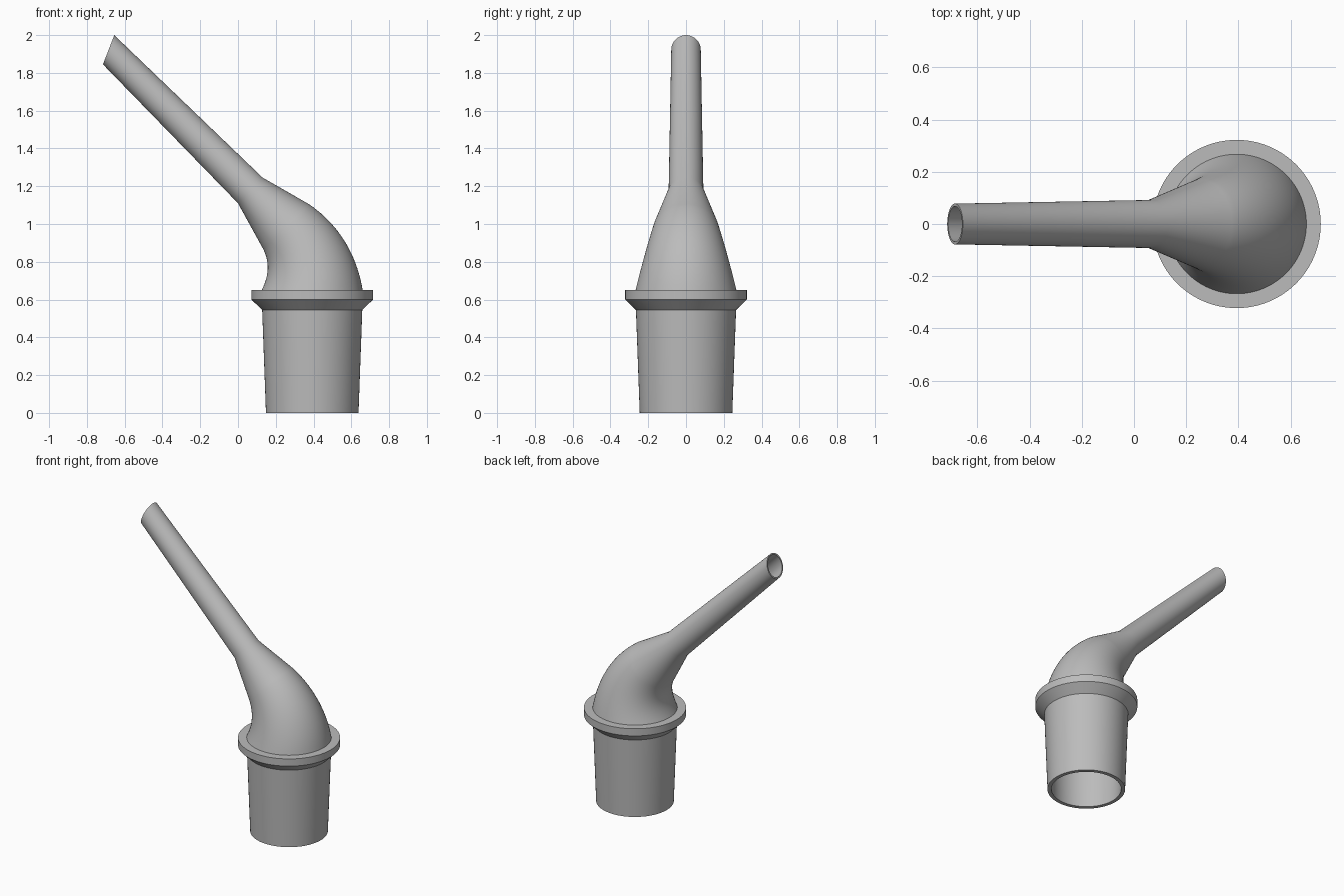
import bpy, bmesh, math
from mathutils import Vector

SIDES = 96
AXIS_X = 0.393

if "Cube" in bpy.data.objects:
    bpy.data.objects.remove(bpy.data.objects["Cube"], do_unlink=True)

grey = bpy.data.materials.new("plain_grey")
grey.use_nodes = True
colour = (0.5, 0.5, 0.5, 1)
grey.diffuse_color = colour
grey.node_tree.nodes["Principled BSDF"].inputs["Base Color"].default_value = colour


def hollow_loft(name, stations):
    """Skin a closed loop of rings: (centre x, z, tilt, in-plane radius, y radius)."""
    bm = bmesh.new()
    rings = []
    for x, z, tilt, r, ry in stations:
        across = Vector((math.cos(tilt), 0, math.sin(tilt)))
        ring = []
        for i in range(SIDES):
            a = math.tau * i / SIDES
            p = Vector((x, 0, z)) + across * r * math.cos(a)
            p.y = ry * math.sin(a)
            ring.append(bm.verts.new(p))
        rings.append(ring)
    for k, ring in enumerate(rings):
        following = rings[(k + 1) % len(rings)]
        for i in range(SIDES):
            j = (i + 1) % SIDES
            bm.faces.new((ring[i], ring[j], following[j], following[i]))
    bmesh.ops.recalc_face_normals(bm, faces=bm.faces)
    mesh = bpy.data.meshes.new(name)
    bm.to_mesh(mesh)
    bm.free()
    mesh.materials.append(grey)
    obj = bpy.data.objects.new(name, mesh)
    bpy.context.collection.objects.link(obj)
    bpy.ops.object.select_all(action='DESELECT')
    obj.select_set(True)
    bpy.context.view_layer.objects.active = obj
    bpy.ops.object.shade_smooth_by_angle(angle=math.radians(30))
    return obj


# Tapered socket with a chamfered flange, open at both ends
profile = [(0.245, 0), (0.265, 0.545), (0.322, 0.6), (0.322, 0.65),
           (0.242, 0.65), (0.22, 0)]
hollow_loft("flanged_socket", [(AXIS_X, z, 0, r, r) for r, z in profile])

# Elbow: centre follows a quadratic curve while the radius shrinks
start, bend, end = Vector((AXIS_X, 0.65)), Vector((AXIS_X, 0.847)), Vector((0.255, 0.985))
STEPS = 20
spout = []
for k in range(STEPS + 1):
    t = k / STEPS
    c = start * (1 - t) ** 2 + bend * 2 * t * (1 - t) + end * t ** 2
    d = (bend - start) * (1 - t) + (end - bend) * t
    r = 0.267 + (0.17 - 0.267) * t
    spout.append((c.x, c.y, math.atan2(-d.x, d.y), r, r))

# Reducing cone, then the slim tube with its slanted tip
spout.append((0.065, 1.178, math.radians(46), 0.094, 0.092))
spout.append((-0.685, 1.9225, math.atan2(0.155, 0.06), 0.083, 0.078))

# Inner wall runs back down, thinner towards the tip
inner = []
for k, (x, z, tilt, r, ry) in enumerate(spout):
    wall = 0.025 - 0.015 * k / (len(spout) - 1)
    inner.append((x, z, tilt, r - wall, ry - wall))
hollow_loft("bent_spout", spout + inner[::-1])
